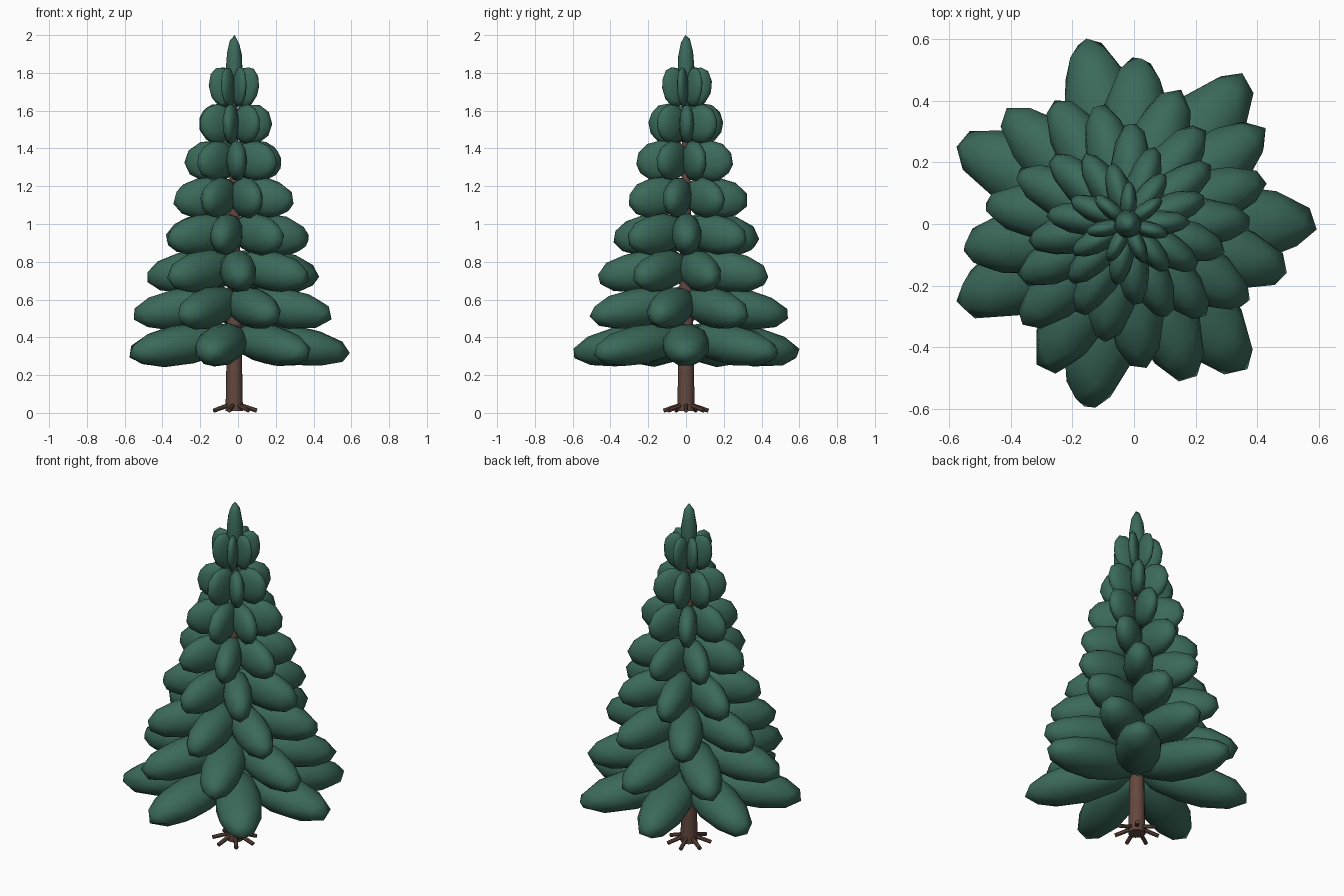
import bpy, bmesh, math, random
from mathutils import Matrix, Vector, Euler

random.seed(4)
cube = bpy.data.objects.get("Cube")
if cube:
    bpy.data.objects.remove(cube, do_unlink=True)

AXIS_X = -0.02  # the trunk stands slightly off centre


def material(name, rgb):
    m = bpy.data.materials.new(name)
    m.use_nodes = True
    m.diffuse_color = (*rgb, 1)
    m.node_tree.nodes["Principled BSDF"].inputs["Base Color"].default_value = (*rgb, 1)
    return m


green = material("pine green", (0.043, 0.142, 0.102))
brown = material("bark brown", (0.125, 0.064, 0.048))


def finish(name, bm, mat, angle):
    mesh = bpy.data.meshes.new(name)
    bm.to_mesh(mesh)
    bm.free()
    mesh.materials.append(mat)
    ob = bpy.data.objects.new(name, mesh)
    ob.location.x = AXIS_X
    bpy.context.collection.objects.link(ob)
    bpy.ops.object.select_all(action="DESELECT")
    ob.select_set(True)
    bpy.context.view_layer.objects.active = ob
    bpy.ops.object.shade_smooth_by_angle(angle=math.radians(angle))
    return ob


def add_lobe(bm, size, place):
    """Coarse ball, turned at random, then stretched so its tip is unevenly blunt."""
    verts = bmesh.ops.create_icosphere(bm, subdivisions=2, radius=1)["verts"]
    turn = Euler([random.uniform(0, math.tau) for _ in range(3)]).to_matrix()
    for v in verts:
        v.co = turn @ v.co
    reach = [max(abs(v.co[i]) for v in verts) for i in range(3)]
    for v in verts:
        v.co = place @ Vector([v.co[i] / reach[i] * size[i] for i in range(3)])


def add_rod(bm, a, b, r1, r2, sides):
    d = b - a
    place = Matrix.Translation((a + b) / 2) @ d.to_track_quat("Z", "Y").to_matrix().to_4x4()
    bmesh.ops.create_cone(bm, cap_ends=True, segments=sides, radius1=r1,
                          radius2=r2, depth=d.length, matrix=place)


# Tiers of drooping boughs, each turned by the golden angle
BOUGHS = 7
for tier, reach in enumerate((0.615, 0.545, 0.47, 0.395, 0.33, 0.265, 0.2, 0.135)):
    bm = bmesh.new()
    for k in range(BOUGHS):
        angle = math.tau * k / BOUGHS + math.radians(137.5) * tier
        place = (Matrix.Rotation(angle, 4, "Z")
                 @ Matrix.Translation((reach / 2, 0, 0.36 + 0.195 * tier))
                 @ Matrix.Rotation(math.radians(9), 4, "Y"))
        add_lobe(bm, (reach / 2, reach * 0.2, 0.105), place)
    finish(f"bough_tier_{tier + 1}", bm, green, 80)

# Pointed top
bm = bmesh.new()
add_lobe(bm, (0.045, 0.045, 0.2), Matrix.Translation((0, 0, 1.8)))
finish("tree_top", bm, green, 80)

# Trunk
bm = bmesh.new()
add_rod(bm, Vector((0, 0, 0.01)), Vector((0, 0, 1.75)), 0.046, 0.015, 12)
finish("trunk", bm, brown, 40)

# Roots
bm = bmesh.new()
for k in range(7):
    a = math.tau * k / 7
    out = Vector((math.cos(a), math.sin(a), 0))
    add_rod(bm, out * 0.02 + Vector((0, 0, 0.045)), out * 0.12 + Vector((0, 0, 0.012)),
            0.012, 0.011, 8)
finish("roots", bm, brown, 40)
